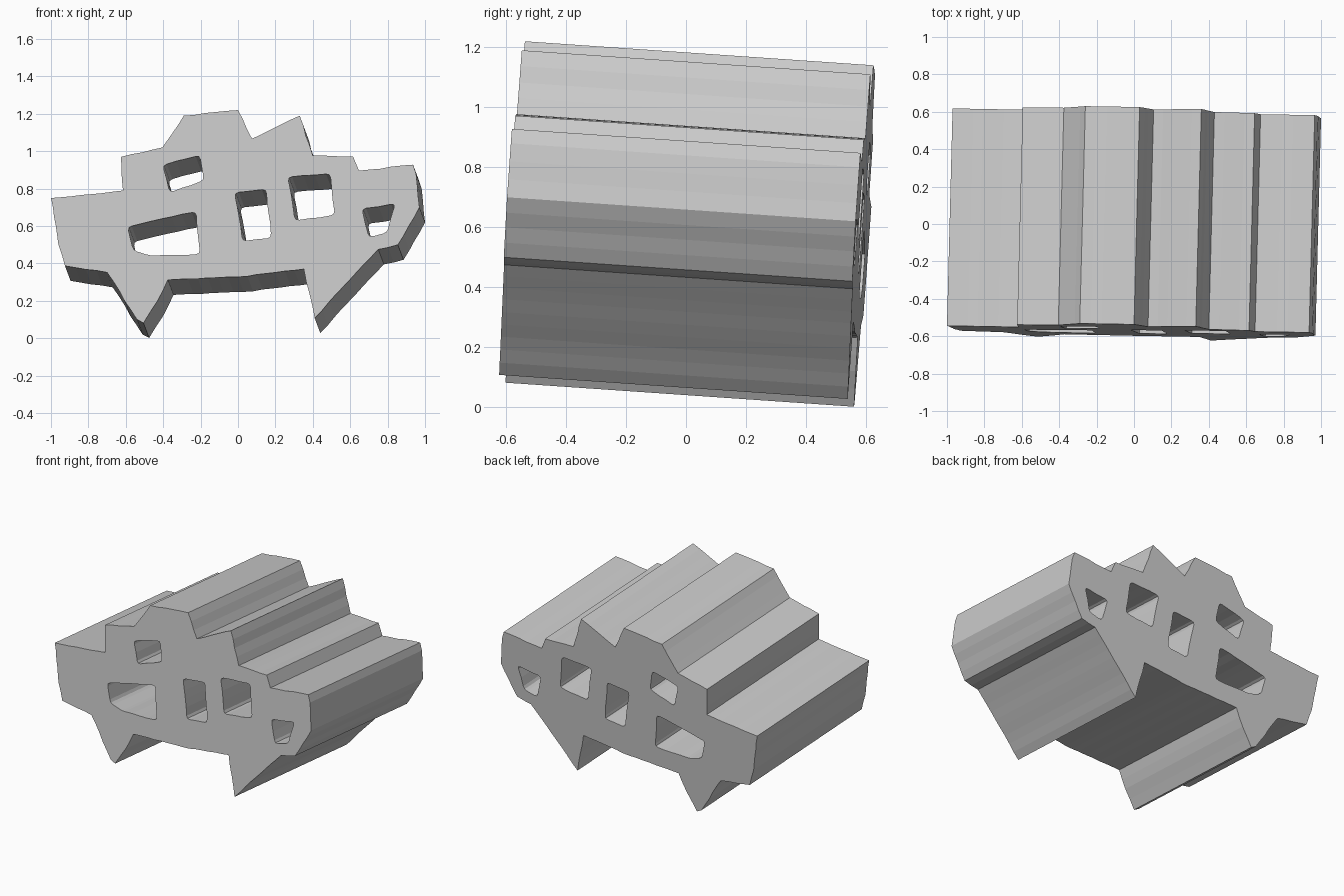
import bpy, bmesh, random
from mathutils import Vector
from mathutils.geometry import tessellate_polygon

if "Cube" in bpy.data.objects:
    bpy.data.objects.remove(bpy.data.objects["Cube"])

random.seed(4)
SWEEP = Vector((0.03, 1.162, -0.08))   # front-to-back direction, slightly tilted

# Front outline (x, z)
outline = [(-1.0, .75), (-.615, .79), (-.625, .97), (-.405, 1.02), (-.29, 1.19),
           (0, 1.22), (.075, 1.067), (.33, 1.19), (.40, .977), (.615, .972),
           (.647, .896), (.936, .928), (.952, .88), (.97, .70), (.855, .50), (.75, .475),
           (.64, .36), (.41, .108), (.365, .30), (.352, .37), (0, .328),
           (-.375, .312), (-.43, .20), (-.505, .082), (-.54, .10), (-.70, .352),
           (-.925, .387), (-.96, .50)]

# Window openings (x, z)
windows = [
    [(-.59, .595), (-.225, .677), (-.203, .45), (-.47, .442), (-.56, .47)],
    [(-.402, .925), (-.205, .978), (-.182, .845), (-.365, .78)],
    [(-.018, .778), (.15, .797), (.178, .537), (.025, .52)],
    [(.267, .862), (.493, .88), (.517, .66), (.305, .63)],
    [(.663, .692), (.84, .72), (.797, .565), (.70, .54)],
]


def rounded(points, r=.022):
    """Round each corner with a short three-point curve."""
    pts = [Vector(p) for p in points]
    out = []
    for i, p in enumerate(pts):
        a = p + (pts[i - 1] - p).normalized() * r
        b = p + (pts[(i + 1) % len(pts)] - p).normalized() * r
        out += [a, a * .25 + p * .5 + b * .25, b]
    return out


def roughened(points, step=.05, amount=.003):
    """Split edges and nudge the new points for the hand-cut ridges."""
    pts = [Vector(p) for p in points]
    out = []
    for i, p in enumerate(pts):
        q = pts[(i + 1) % len(pts)]
        d = q - p
        n = max(1, int(d.length / step))
        side = Vector((-d.y, d.x)).normalized()
        out.append(p)
        for k in range(1, n):
            out.append(p + d * (k / n) + side * random.uniform(-amount, amount))
    return out


def front_point(p):
    """Place a profile point on the slightly leaning front plane."""
    return Vector((p.x, -.62 - .025 * p.x + .068 * p.y, p.y))


loops = [roughened(outline)] + [roughened(rounded(w)) for w in windows]
flat = [p for loop in loops for p in loop]

bm = bmesh.new()
front = [bm.verts.new(front_point(p)) for p in flat]
back = [bm.verts.new(front_point(p) + SWEEP) for p in flat]

# Front and back caps with the openings left free
for tri in tessellate_polygon([[Vector((p.x, p.y, 0)) for p in l] for l in loops]):
    bm.faces.new([front[i] for i in tri])
    bm.faces.new([back[i] for i in reversed(tri)])

# Outer walls and tunnel walls
start = 0
for loop in loops:
    n = len(loop)
    for i in range(n):
        a, b = start + i, start + (i + 1) % n
        bm.faces.new((front[a], front[b], back[b], back[a]))
    start += n

bmesh.ops.recalc_face_normals(bm, faces=bm.faces)
mesh = bpy.data.meshes.new("pierced_block")
bm.to_mesh(mesh)
bm.free()
block = bpy.data.objects.new("pierced_block", mesh)
bpy.context.collection.objects.link(block)
